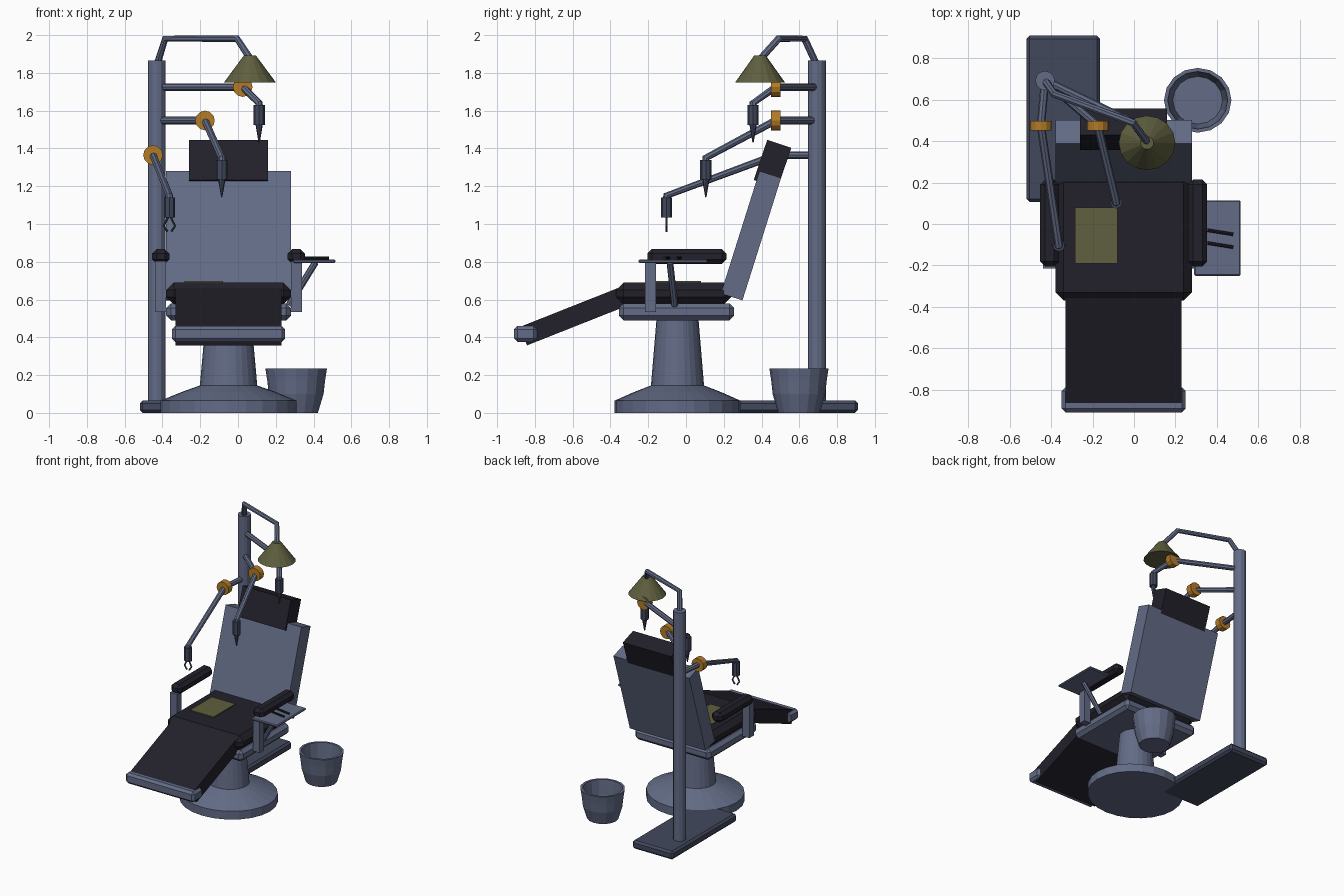
import bpy, bmesh, math
from mathutils import Vector, Matrix

cube = bpy.data.objects.get("Cube")
if cube:
    bpy.data.objects.remove(cube, do_unlink=True)


def material(name, rgb):
    m = bpy.data.materials.new(name)
    m.use_nodes = True
    m.diffuse_color = (*rgb, 1)
    m.node_tree.nodes["Principled BSDF"].inputs["Base Color"].default_value = (*rgb, 1)
    return m


METAL = material("blue_grey_metal", (0.125, 0.15, 0.24))
DARK = material("dark_metal", (0.055, 0.066, 0.11))
BLACK = material("black_leather", (0.016, 0.015, 0.024))
OLIVE = material("olive", (0.115, 0.115, 0.05))
AMBER = material("amber", (0.45, 0.2, 0.02))


def finish(bm, name, mat):
    bmesh.ops.recalc_face_normals(bm, faces=bm.faces)
    me = bpy.data.meshes.new(name)
    bm.to_mesh(me)
    bm.free()
    me.materials.append(mat)
    ob = bpy.data.objects.new(name, me)
    bpy.context.collection.objects.link(ob)
    return ob


def box(name, mat, centre, size, bevel=0, tilt=0):
    """Box with optional chamfer, tilted in degrees about x."""
    bm = bmesh.new()
    bmesh.ops.create_cube(bm, size=1, matrix=Matrix.Diagonal((*size, 1)))
    if bevel:
        bmesh.ops.bevel(bm, geom=bm.edges[:], offset=bevel, segments=1, affect='EDGES')
    bm.transform(Matrix.Translation(centre) @ Matrix.Rotation(math.radians(tilt), 4, 'X'))
    return finish(bm, name, mat)


def lathe(name, mat, centre, profile, sides=16, squash=1, axis_y=False):
    """Turn a (radius, height) profile about the vertical or the y axis."""
    bm = bmesh.new()
    vs = [bm.verts.new((r, 0, z)) for r, z in profile]
    es = [bm.edges.new(pair) for pair in zip(vs, vs[1:])]
    bmesh.ops.spin(bm, geom=vs + es, cent=(0, 0, 0), axis=(0, 0, 1),
                   angle=math.tau, steps=sides, use_duplicate=False)
    bmesh.ops.remove_doubles(bm, verts=bm.verts[:], dist=0.0005)
    m = Matrix.Translation(centre) @ Matrix.Diagonal((1, squash, 1, 1))
    if axis_y:
        m = m @ Matrix.Rotation(math.pi / 2, 4, 'X')
    bm.transform(m)
    return finish(bm, name, mat)


def tube(name, mat, points, radius):
    """Round flat-shaded tube along a polyline."""
    cu = bpy.data.curves.new(name, 'CURVE')
    cu.dimensions = '3D'
    cu.bevel_depth = radius
    cu.bevel_resolution = 2
    cu.use_fill_caps = True
    sp = cu.splines.new('POLY')
    sp.points.add(len(points) - 1)
    for p, co in zip(sp.points, points):
        p.co = (*co, 1)
    sp.use_smooth = False
    cu.materials.append(mat)
    ob = bpy.data.objects.new(name, cu)
    bpy.context.collection.objects.link(ob)
    bpy.ops.object.select_all(action='DESELECT')
    ob.select_set(True)
    bpy.context.view_layer.objects.active = ob
    bpy.ops.object.convert(target='MESH')
    return ob


MID = -0.05  # chair centre line

# Pedestal and seat
lathe("pedestal", METAL, (MID, -0.045, 0),
      [(0, 0), (0.36, 0), (0.36, 0.065), (0.25, 0.11), (0.152, 0.145), (0.12, 0.5), (0, 0.5)], 24, 0.925)
box("seat_platform", METAL, (MID, -0.05, 0.535), (0.66, 0.61, 0.09), 0.025)
box("seat_cushion", BLACK, (MID, -0.065, 0.632), (0.66, 0.61, 0.115), 0.04)
box("seat_pad", OLIVE, (-0.182, -0.055, 0.693), (0.205, 0.27, 0.009))

# Leg rest and foot bar
box("leg_rest", BLACK, (MID, -0.596, 0.511), (0.56, 0.57, 0.105), 0, 21.6)
box("foot_bar", METAL, (MID, -0.85, 0.418), (0.6, 0.12, 0.085), 0.018)

# Backrest and headrest
box("backrest", METAL, (MID, 0.344, 0.938), (0.66, 0.12, 0.68), 0, -17.5)
box("headrest", BLACK, (MID, 0.458, 1.318), (0.42, 0.134, 0.225), 0, -18.5)

# Armrests and posts
for side, name in ((-1, "right"), (1, "left")):
    box(name + "_armrest", BLACK, (MID + side * 0.358, 0.005, 0.828),
        (0.092, 0.42, 0.078), 0.024)
    box(name + "_arm_post", METAL, (MID + side * 0.36, -0.188, 0.67),
        (0.06, 0.056, 0.27))

# Instrument tray on the left arm
box("tray", METAL, (0.403, -0.068, 0.803), (0.225, 0.365, 0.018), 0.006)
tube("tray_support", METAL, [(0.27, -0.06, 0.57), (0.41, -0.085, 0.797)], 0.018)
for y in (-0.04, -0.102):
    tube("tray_instrument", BLACK, [(0.355, y + 0.01, 0.82), (0.48, y - 0.01, 0.82)], 0.008)

# Stand
box("stand_plate", DARK, (-0.342, 0.508, 0.033), (0.355, 0.804, 0.066), 0.015)
POLE = Vector((-0.43, 0.693, 0))
lathe("stand_pole", METAL, POLE, [(0, 0.04), (0.047, 0.04), (0.047, 1.866), (0, 1.866)], 12)

# Lamp
tube("lamp_arm", METAL, [(-0.43, 0.693, 1.84), (-0.385, 0.628, 1.981),
                         (-0.005, 0.49, 1.981), (0.065, 0.395, 1.875)], 0.019)
lathe("lamp_shade", OLIVE, (0.063, 0.392, 0),
      [(0, 1.75), (0.137, 1.75), (0.032, 1.892), (0, 1.892)], 16, 0.96)

# Three jointed tool arms: joint position, then wrist position
ARMS = {"upper": ((0.025, 0.475, 1.725), (0.112, 0.355, 1.64)),
        "middle": ((-0.175, 0.475, 1.548), (-0.086, 0.105, 1.35)),
        "lower": ((-0.45, 0.475, 1.365), (-0.363, -0.103, 1.15))}
for name, (joint, wrist) in ARMS.items():
    x, y, z = wrist
    tube(name + "_inner_arm", METAL, [POLE + Vector((0, 0, joint[2])), joint], 0.02)
    tube(name + "_outer_arm", METAL, [joint, wrist, (x, y, z - 0.03)], 0.02)
    lathe(name + "_joint", AMBER, joint,
          [(0, -0.024), (0.052, -0.024), (0.052, 0.024), (0, 0.024)], 12, 1, True)
    lathe(name + "_handpiece", DARK, wrist,
          [(0, -0.01), (0.03, -0.01), (0.03, -0.115), (0, -0.115)], 8)
    if name != "lower":
        lathe(name + "_needle", DARK, wrist,
              [(0, -0.11), (0.02, -0.11), (0.004, -0.205), (0, -0.21)], 8)
    else:
        for s in (-1, 1):
            tube("gripper_claw", DARK,
                 [(x + s * 0.005, y, z - 0.11), (x + s * 0.03, y, z - 0.16),
                  (x + s * 0.01, y, z - 0.19)], 0.006)

# Open waste bin
lathe("waste_bin", METAL, (0.308, 0.598, 0),
      [(0, 0), (0.115, 0), (0.145, 0.1), (0.153, 0.17), (0.163, 0.235),
       (0.145, 0.235), (0.135, 0.12), (0.12, 0.03), (0, 0.03)], 16, 0.96)
